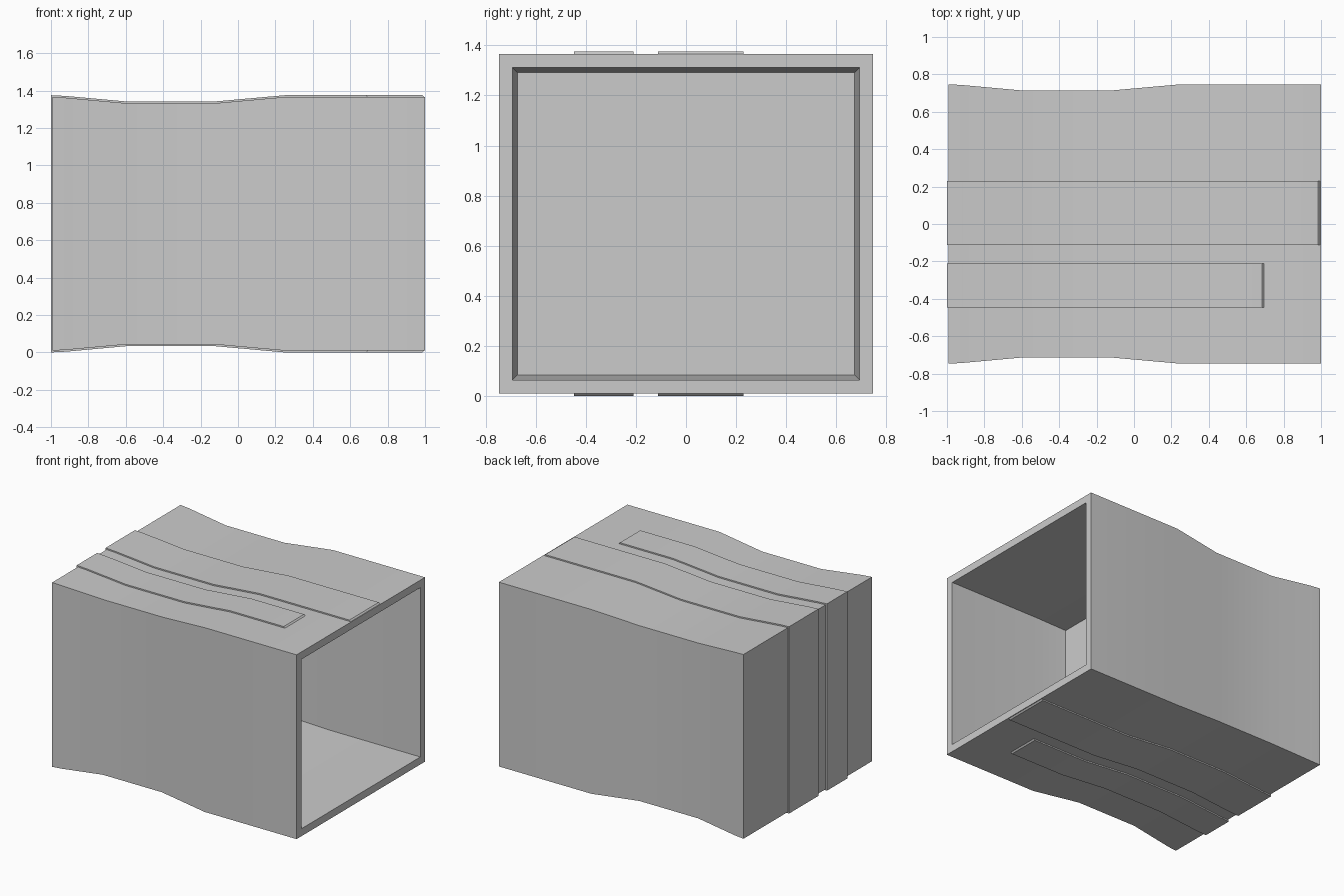
import bpy, bmesh

if "Cube" in bpy.data.objects:
    bpy.data.objects.remove(bpy.data.objects["Cube"])

HY, HZ, ZC = 0.747, 0.678, 0.688     # half width, half height, mid height
WALL, T = 0.055, 0.0095              # wall thickness, strap thickness
BACK = -1 + T                        # closed end of the sleeve
WAIST = [(BACK, 0), (-0.92, 0.004), (-0.6, 0.033), (-0.12, 0.033), (0.25, 0), (1, 0)]


def inset(x):
    """How far the waist pulls the surface in at x."""
    for (a, da), (b, db) in zip(WAIST, WAIST[1:]):
        if x <= b:
            return da + (db - da) * max(0, x - a) / (b - a)
    return 0


def finish(name, bm):
    bmesh.ops.recalc_face_normals(bm, faces=bm.faces)
    me = bpy.data.meshes.new(name)
    bm.to_mesh(me)
    bm.free()
    ob = bpy.data.objects.new(name, me)
    bpy.context.collection.objects.link(ob)
    bpy.ops.object.select_all(action='DESELECT')
    ob.select_set(True)
    bpy.context.view_layer.objects.active = ob
    bpy.ops.object.shade_smooth_by_angle(angle=0.5)
    return ob


# Sleeve body: rectangular loops running along the outside, then into the pocket
bm = bmesh.new()
sections = [(x, d) for x, d in WAIST]
sections += [(x, inset(x) + WALL) for x in (1, 0.25, 0.03)]
loops = []
for x, d in sections:
    y, z = HY - d, HZ - d
    loops.append([bm.verts.new((x, sy * y, ZC + sz * z))
                  for sy, sz in ((-1, -1), (1, -1), (1, 1), (-1, 1))])
for a, b in zip(loops, loops[1:]):
    for i in range(4):
        j = (i + 1) % 4
        bm.faces.new((a[i], a[j], b[j], b[i]))
bm.faces.new(loops[0])
bm.faces.new(loops[-1])
finish("sleeve_body", bm)


# Raised straps wrapping over the top, closed end and underside
def strap(name, y0, y1, x_end):
    xs = [x for x, d in WAIST[1:-1]]
    inner = [(BACK, HZ)] + [(x, HZ - inset(x)) for x in xs] + [(x_end, HZ)]
    outer = [(-1, HZ + T)] + [(x, HZ - inset(x) + T) for x in xs] + [(x_end - 0.01, HZ + T)]

    def mirrored(path):
        return [(x, z) for x, z in reversed(path)] + [(x, -z) for x, z in path]

    bm = bmesh.new()
    rows = []
    for (xi, zi), (xo, zo) in zip(mirrored(inner), mirrored(outer)):
        rows.append([bm.verts.new(p) for p in (
            (xi, y0, ZC + zi), (xo, y0, ZC + zo), (xo, y1, ZC + zo), (xi, y1, ZC + zi))])
    for a, b in zip(rows, rows[1:]):
        for i in range(4):
            j = (i + 1) % 4
            bm.faces.new((a[i], a[j], b[j], b[i]))
    bm.faces.new(rows[0])
    bm.faces.new(rows[-1])
    finish(name, bm)


strap("wide_strap", -0.112, 0.23, 0.995)
strap("narrow_strap", -0.447, -0.21, 0.695)
